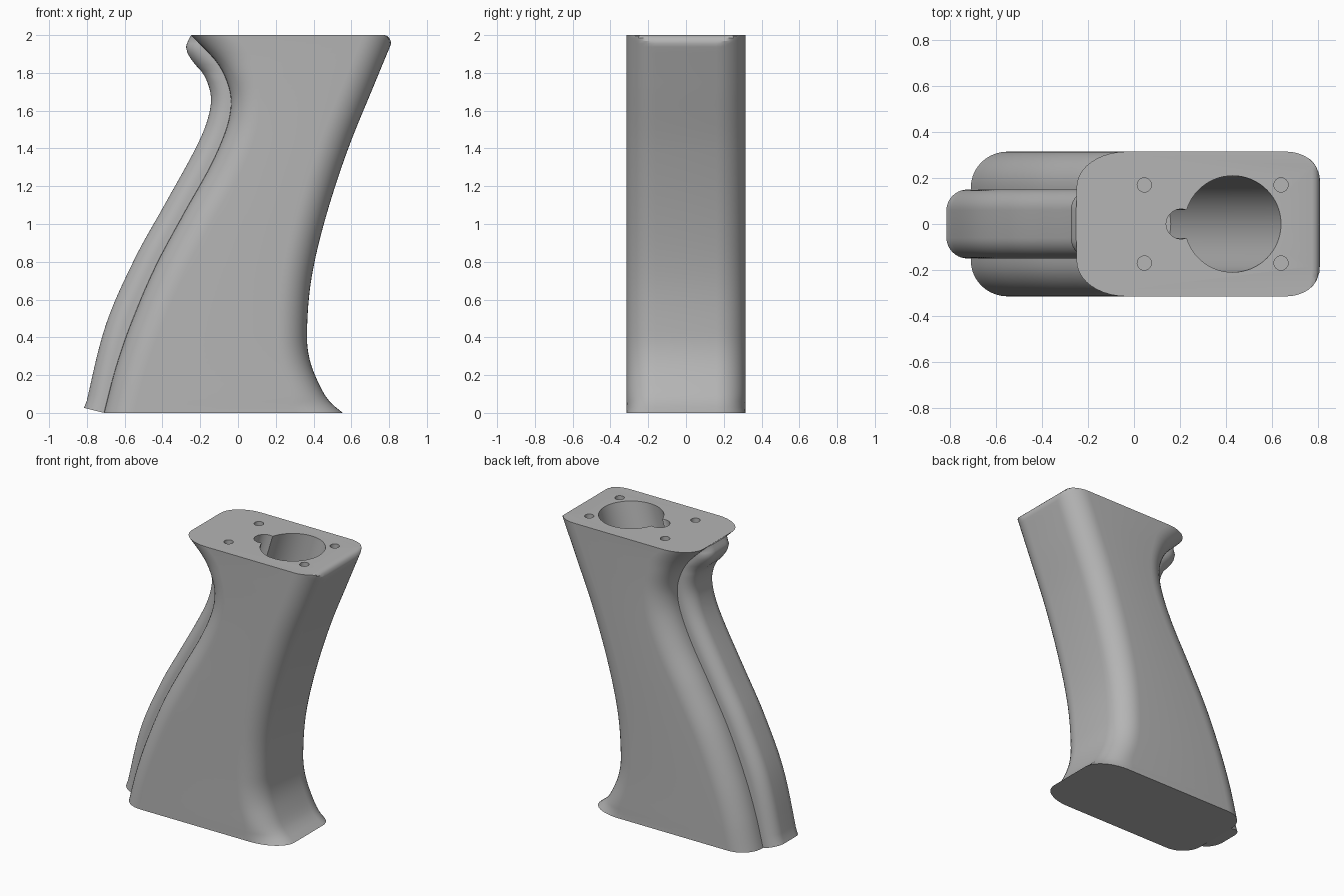
import bpy, bmesh, math

cube = bpy.data.objects.get("Cube")
if cube:
    bpy.data.objects.remove(cube, do_unlink=True)

grey = bpy.data.materials.new("Matte grey")
grey.use_nodes = True
COLOR = (0.46, 0.46, 0.46, 1)
grey.diffuse_color = COLOR
grey.node_tree.nodes["Principled BSDF"].inputs["Base Color"].default_value = COLOR

# Side profiles as (z, x)
FRONT = [(0, .555), (.06, .485), (.15, .43), (.28, .38), (.41, .365), (.7, .387),
         (1.02, .46), (1.39, .58), (1.735, .72), (2, .83)]
BACK = [(0, -.71), (.23, -.65), (.465, -.57), (.77, -.44), (1.06, -.285), (1.31, -.145),
        (1.51, -.06), (1.645, -.037), (1.75, -.057), (1.86, -.115), (2, -.25)]
RIB = [(0, -.816), (.465, -.70), (.82, -.545), (1.1, -.39), (1.39, -.23), (1.54, -.165),
       (1.67, -.143), (1.79, -.18), (1.86, -.24), (1.93, -.275), (2, -.25)]
HALF, FILLET = 0.315, 0.155
LEVELS = [i / 32 for i in range(63)] + [1.955, 1.97, 1.985, 1.995, 2]
LEVELS.sort()


def curve(points, z):
    """Smooth cubic through the profile points."""
    def tangent(i):
        a, b = points[max(i - 1, 0)], points[min(i + 1, len(points) - 1)]
        return (b[1] - a[1]) / (b[0] - a[0])
    i = 0
    while i < len(points) - 2 and z > points[i + 1][0]:
        i += 1
    (z0, x0), (z1, x1) = points[i], points[i + 1]
    h = z1 - z0
    t = (z - z0) / h
    u = 1 - t
    return (u * u * (1 + 2 * t) * x0 + t * t * (3 - 2 * t) * x1
            + h * t * u * (u * tangent(i) - t * tangent(i + 1)))


def stretch(points, z):
    """How much a fillet lengthens in a level cut through a sloping edge."""
    a, b = max(z - .01, 0), min(z + .01, 2)
    return math.hypot(1, (curve(points, b) - curve(points, a)) / (b - a))


def finish(name, bm):
    bmesh.ops.recalc_face_normals(bm, faces=bm.faces[:])
    mesh = bpy.data.meshes.new(name)
    bm.to_mesh(mesh)
    bm.free()
    mesh.materials.append(grey)
    obj = bpy.data.objects.new(name, mesh)
    bpy.context.collection.objects.link(obj)
    return obj


def loft(name, rings):
    bm = bmesh.new()
    loops = [[bm.verts.new(p) for p in ring] for ring in rings]
    n = len(loops[0])
    for low, high in zip(loops, loops[1:]):
        for i in range(n):
            j = (i + 1) % n
            bm.faces.new((low[i], low[j], high[j], high[i]))
    bm.faces.new(loops[0])
    bm.faces.new(loops[-1])
    return finish(name, bm)


def smooth(obj):
    bpy.ops.object.select_all(action='DESELECT')
    obj.select_set(True)
    bpy.context.view_layer.objects.active = obj
    bpy.ops.object.shade_smooth_by_angle(angle=math.radians(30))


ARC = [math.pi / 2 * i / 10 for i in range(11)]


def body_ring(z):
    xf, xb = curve(FRONT, z), curve(BACK, z)
    rf, rb = FILLET * stretch(FRONT, z), FILLET * stretch(BACK, z)
    # rounded lip along the top front edge
    limit = 9 if z < 1.955 else .775 + .035 * math.sqrt(max(0, 1 - ((z - 1.955) / .045) ** 2))
    flat = HALF - FILLET
    half = [(min(limit, xf - rf + rf * math.cos(a)), flat + FILLET * math.sin(a)) for a in ARC]
    half += [(xb + rb - rb * math.sin(a), flat + FILLET * math.cos(a)) for a in ARC]
    return [(x, y, z) for x, y in half] + [(x, -y, z) for x, y in reversed(half)]


def rib_ring(z):
    xr, inner = curve(RIB, z), curve(BACK, z) + .06
    r = .09
    rx = min(r * stretch(RIB, z), max(inner - xr - .01, .01))
    half = [(inner, .15)] + [(xr + rx - rx * math.sin(a), .15 - r + r * math.cos(a)) for a in ARC]
    ring = half + [(x, -y) for x, y in reversed(half)]
    # the lower end is cut square to the rib
    return [(x, y, z if z > 0 else max(0, (-.71 - x) * .25)) for x, y in ring]


body = loft("grip_body", [body_ring(z) for z in LEVELS])
rib = loft("back_rib", [rib_ring(z) for z in LEVELS if (z == 0 or z > .05) and z < 1.999])


def bore(name, x, y, radius, depth, lean=0, sides=48):
    """Round cutter through the top face, leaning along the grip."""
    def ring(z):
        return [(x + lean * (z - 2) + radius * math.cos(math.tau * i / sides),
                 y + radius * math.sin(math.tau * i / sides), z) for i in range(sides)]
    cutter = loft(name, [ring(2 - depth), ring(2.1)])
    cutter.hide_render = True
    return cutter


# Main bore with its side slot, and four screw holes
cutters = [bore("main_bore", .43, 0, .21, 1.6, .3, 64),
           bore("slot_bore", .205, 0, .065, 1.5, .3)]
cutters += [bore("screw_bore", x, y, .031, .2, 0, 24) for x in (.045, .64) for y in (-.17, .17)]

bpy.context.view_layer.objects.active = body
for cutter in cutters:
    mod = body.modifiers.new("bore", 'BOOLEAN')
    mod.operation = 'DIFFERENCE'
    mod.solver = 'EXACT'
    mod.object = cutter
    bpy.ops.object.modifier_apply(modifier=mod.name)
    bpy.data.objects.remove(cutter, do_unlink=True)

for part in (body, rib):
    smooth(part)
